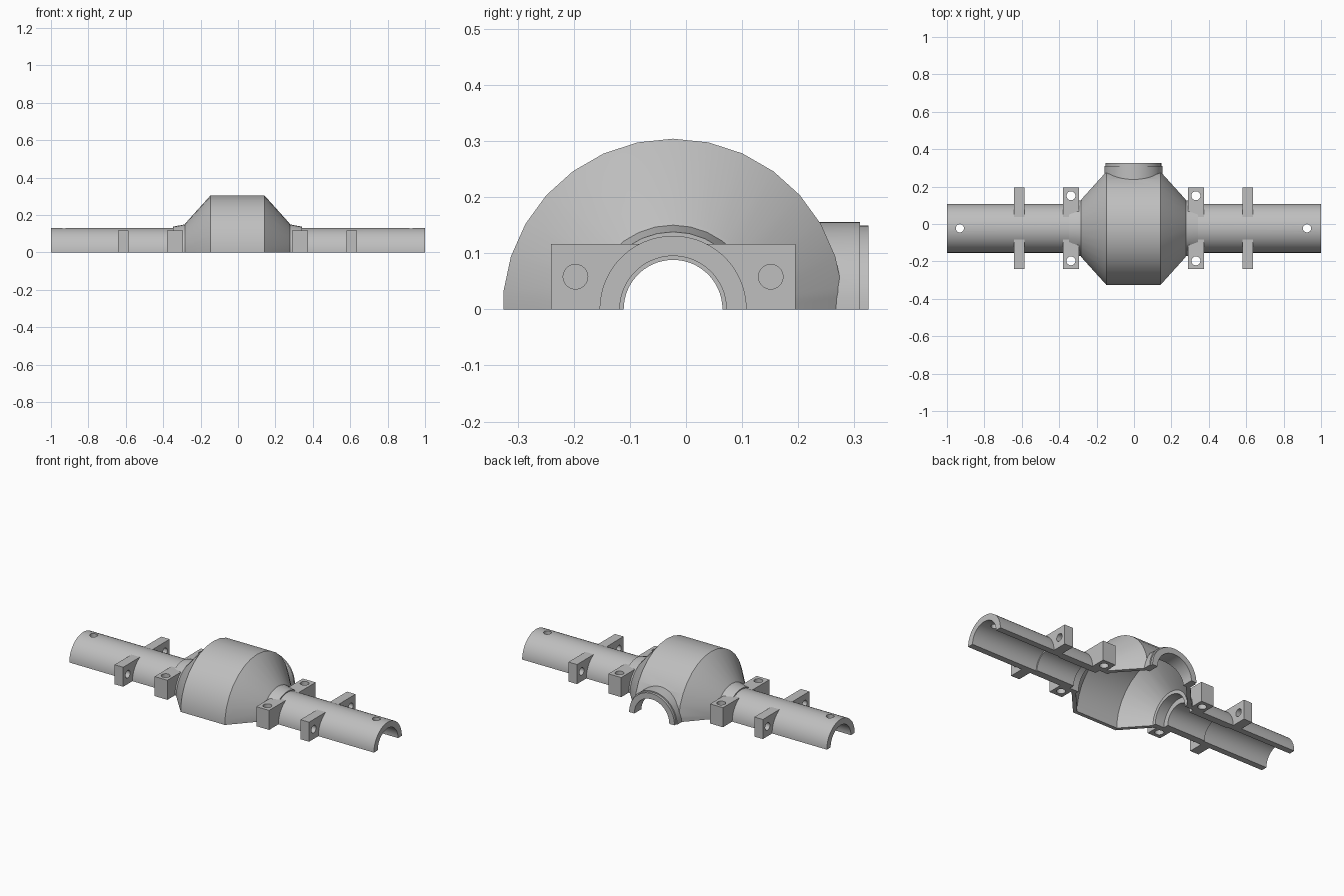
import bpy, bmesh, math
from mathutils import Vector

if "Cube" in bpy.data.objects:
    bpy.data.objects.remove(bpy.data.objects["Cube"], do_unlink=True)

CX, CY = -0.003, -0.023          # centre of the housing
LUG_TOP = 0.116

metal = bpy.data.materials.new("cast_grey")
metal.use_nodes = True
GREY = (0.52, 0.52, 0.52, 1)
metal.diffuse_color = GREY
metal.node_tree.nodes["Principled BSDF"].inputs["Base Color"].default_value = GREY


def add_object(name, bm):
    bmesh.ops.recalc_face_normals(bm, faces=bm.faces)
    mesh = bpy.data.meshes.new(name)
    bm.to_mesh(mesh)
    bm.free()
    mesh.materials.append(metal)
    ob = bpy.data.objects.new(name, mesh)
    bpy.context.collection.objects.link(ob)
    return ob


def lathe(name, profile, axis="X", centre=(CX, CY, 0), sides=48):
    """Solid of revolution from (distance along axis, radius) points."""
    bm = bmesh.new()
    rings = []
    for d, r in profile:
        ring = []
        for i in range(sides):
            a = math.tau * i / sides
            s, c = r * math.sin(a), r * math.cos(a)
            p = {"X": (d, s, c), "Y": (s, d, c), "Z": (s, c, d)}[axis]
            ring.append(bm.verts.new(Vector(p) + Vector(centre)))
        rings.append(ring)
    for lo, hi in zip(rings, rings[1:]):
        for i in range(sides):
            j = (i + 1) % sides
            bm.faces.new((lo[i], lo[j], hi[j], hi[i]))
    bm.faces.new(rings[0])
    bm.faces.new(rings[-1])
    return add_object(name, bm)


def both_ways(half):
    return [(-d, r) for d, r in reversed(half)] + half


def box(name, lo, hi):
    bm = bmesh.new()
    bmesh.ops.create_cube(bm, size=1)
    for v in bm.verts:
        v.co = [(a + b) / 2 + c * (b - a) for a, b, c in zip(lo, hi, v.co)]
    return add_object(name, bm)


# Central housing, with conical shoulders and collars
housing = lathe("axle_housing", both_ways(
    [(0.145, 0.304), (0.277, 0.157), (0.281, 0.15), (0.344, 0.138)]), sides=30)

# Axle tubes run the full length
adds = [lathe("axle_tube", [(-1, 0.131), (1, 0.131)], centre=(0, CY, 0), sides=60)]

# Input neck at the back, with a smaller lip
adds.append(lathe("input_neck", [(0.1, 0.156), (0.31, 0.156), (0.31, 0.149), (0.325, 0.149)],
                  "Y", (CX, 0, 0)))

# Hollow interior, stepped bore and input opening
cuts = [
    lathe("cavity_cutter", both_ways([(0.135, 0.282), (0.262, 0.14)]), sides=30),
    lathe("bore_cutter", both_ways([(0.32, 0.12), (0.32, 0.088), (0.57, 0.088),
                                    (0.57, 0.095), (1.1, 0.095)]), sides=60),
    lathe("input_cutter", [(0.1, 0.115), (0.4, 0.115)], "Y", (CX, 0, 0)),
]

for s in (-1, 1):
    # Lug bars: wide one by the housing, narrow one further out
    for name, x, half in (("inner_lug", 0.334, 0.042), ("outer_lug", 0.61, 0.028)):
        xc = CX + s * x
        adds.append(box(name, (xc - half, CY - 0.218, -0.1), (xc + half, CY + 0.218, LUG_TOP)))
    # Upright bolt holes in the inner lugs, lengthwise holes in the outer ones
    for t in (-1, 1):
        y = CY + t * 0.174
        cuts.append(lathe("bolt_cutter", [(-0.2, 0.024), (0.2, 0.024)], "Z",
                          (CX + s * 0.334, y, 0), 24))
        cuts.append(lathe("link_cutter", [(-0.06, 0.022), (0.06, 0.022)], "X",
                          (CX + s * 0.61, y, 0.058), 24))
    # Pin hole on top near each tube end
    cuts.append(lathe("pin_cutter", [(0.03, 0.022), (0.2, 0.022)], "Z",
                      (CX + s * 0.928, CY, 0), 24))

# Only the upper half is kept
cuts.append(box("lower_half_cutter", (-2, -1, -1), (2, 1, 0)))

helpers = adds + cuts
for ob in helpers:
    ob.hide_render = True
    mod = housing.modifiers.new(ob.name, "BOOLEAN")
    mod.operation = "UNION" if ob in adds else "DIFFERENCE"
    mod.solver = "EXACT"
    mod.object = ob

# Bake the booleans and drop the helpers
bpy.context.view_layer.update()
graph = bpy.context.evaluated_depsgraph_get()
baked = bpy.data.meshes.new_from_object(housing.evaluated_get(graph))
housing.modifiers.clear()
housing.data = baked
baked.materials.clear()
baked.materials.append(metal)
for poly in baked.polygons:
    poly.material_index = 0
for ob in helpers:
    bpy.data.objects.remove(ob, do_unlink=True)

bpy.ops.object.select_all(action="DESELECT")
housing.select_set(True)
bpy.context.view_layer.objects.active = housing
bpy.ops.object.shade_smooth_by_angle(angle=math.radians(25))
